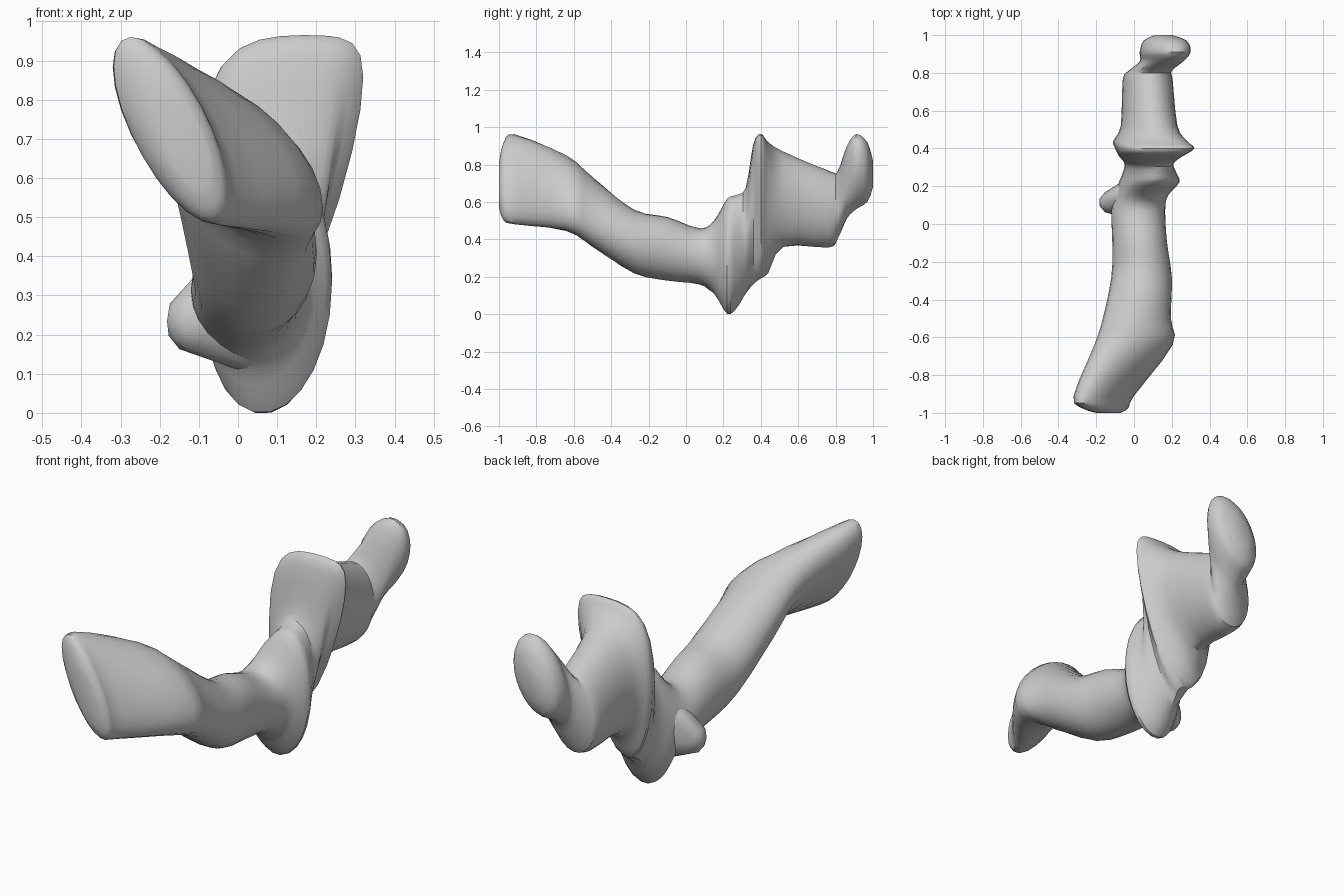
import bpy, bmesh
from math import sin, cos, asin, tau
from mathutils import Matrix

if "Cube" in bpy.data.objects:
    bpy.data.objects.remove(bpy.data.objects["Cube"])

SIDES = 24
STEPS = 3

# Stations along the shaft: y, x min, x max, z min, z max, lean (-1 left .. 1 right), optional top-heaviness
STATIONS = [
    (-1.00, -0.20, -0.07, 0.57, 0.81, -0.60),
    (-0.975, -0.275, -0.03, 0.50, 0.92, -0.66),
    (-0.91, -0.32, 0.00, 0.48, 0.96, -0.68),
    (-0.64, -0.21, 0.205, 0.445, 0.85, -0.54),
    (-0.50, -0.165, 0.195, 0.36, 0.735, -0.30),
    (-0.28, -0.12, 0.20, 0.22, 0.56, 0.0),
    (-0.10, -0.115, 0.175, 0.18, 0.52, 0.05),
    (0.07, -0.12, 0.165, 0.16, 0.46, 0.0),
    (0.15, -0.10, 0.18, 0.11, 0.50, 0.05),
    (0.22, -0.08, 0.24, 0.00, 0.62, 0.12, -0.05),
    (0.27, -0.06, 0.225, 0.03, 0.64, 0.15),
    (0.32, -0.05, 0.21, 0.11, 0.68, 0.15, 0.1),
    (0.36, -0.08, 0.26, 0.16, 0.91, 0.3, 0.4),
    (0.40, -0.10, 0.32, 0.19, 0.965, 0.32, 0.45),
    (0.44, -0.11, 0.28, 0.22, 0.92, 0.32, 0.4),
    (0.52, -0.07, 0.23, 0.36, 0.87, 0.22, 0.1),
    (0.76, -0.06, 0.205, 0.355, 0.77, 0.10),
    (0.81, -0.03, 0.20, 0.40, 0.765, 0.10),
    (0.86, 0.03, 0.26, 0.51, 0.90, 0.35),
    (0.91, 0.03, 0.30, 0.56, 0.965, 0.38),
    (0.97, 0.05, 0.28, 0.60, 0.92, 0.38),
    (1.00, 0.11, 0.20, 0.68, 0.82, 0.38),
]


def smooth(points):
    """Catmull-Rom curve through the stations."""
    pts = [tuple(p) + (0.0,) * (7 - len(p)) for p in points]
    out = []
    for i in range(len(pts) - 1):
        p0, p1, p2, p3 = pts[max(i - 1, 0)], pts[i], pts[i + 1], pts[min(i + 2, len(pts) - 1)]
        for s in range(STEPS):
            t = s / STEPS
            out.append([b + 0.5 * t * (c - a + t * (2 * a - 5 * b + 4 * c - d + t * (3 * (b - c) + d - a)))
                        for a, b, c, d in zip(p0, p1, p2, p3)])
    return out + [pts[-1]]


def ring(bm, y, x0, x1, z0, z1, lean, heavy):
    """Tilted egg-shaped section that fills the given box."""
    verts = []
    for i in range(SIDES):
        t = tau * i / SIDES
        s = sin(t + asin(lean))
        s += heavy * (1 - s * s)
        verts.append(bm.verts.new(((x0 + x1) / 2 + (x1 - x0) / 2 * cos(t), y,
                                   (z0 + z1) / 2 + (z1 - z0) / 2 * s)))
    return verts


def finish(bm, name):
    bmesh.ops.recalc_face_normals(bm, faces=bm.faces)
    mesh = bpy.data.meshes.new(name)
    bm.to_mesh(mesh)
    bm.free()
    obj = bpy.data.objects.new(name, mesh)
    bpy.context.collection.objects.link(obj)
    bpy.ops.object.select_all(action='DESELECT')
    obj.select_set(True)
    bpy.context.view_layer.objects.active = obj
    bpy.ops.object.shade_smooth_by_angle(angle=0.6)
    return obj


# Bent shaft with flared paddles, lofted through the sections
bm = bmesh.new()
rings = [ring(bm, *s) for s in smooth(STATIONS)]
for a, b in zip(rings, rings[1:]):
    for i in range(SIDES):
        j = (i + 1) % SIDES
        bm.faces.new((a[i], a[j], b[j], b[i]))
bm.faces.new(rings[0])
bm.faces.new(rings[-1])
finish(bm, "bone_shaft")

# Knob on the lower left side, running back into the first collar
bm = bmesh.new()
for centre, radii in (((-0.11, 0.115, 0.235), (0.075, 0.065, 0.085)),
                      ((0.03, 0.17, 0.29), (0.11, 0.09, 0.19))):
    bmesh.ops.create_icosphere(bm, subdivisions=2, radius=1,
                               matrix=Matrix.Translation(centre) @ Matrix.Diagonal((*radii, 1)))
hull = bmesh.ops.convex_hull(bm, input=bm.verts)
inner = {v for v in hull["geom_interior"] if isinstance(v, bmesh.types.BMVert)}
bmesh.ops.delete(bm, geom=list(inner), context='VERTS')
finish(bm, "side_knob")
